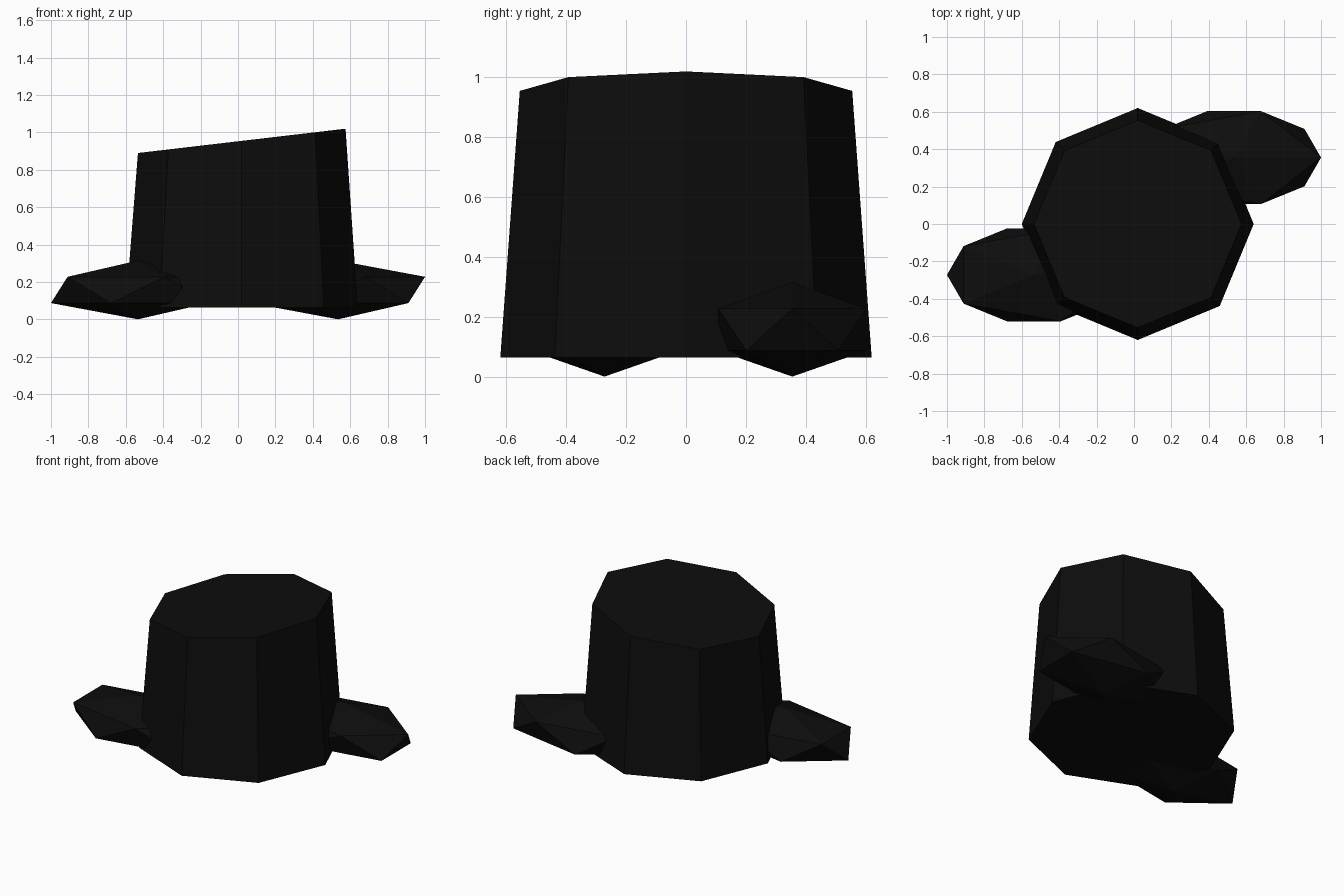
import bpy

if "Cube" in bpy.data.objects:
    bpy.data.objects.remove(bpy.data.objects["Cube"])

bark = bpy.data.materials.new("dark_bark")
bark.diffuse_color = (0.004, 0.004, 0.004, 1)
bark.use_nodes = True
bark.node_tree.nodes["Principled BSDF"].inputs["Base Color"].default_value = bark.diffuse_color


def finish(name):
    obj = bpy.context.object
    obj.name = name
    obj.data.materials.append(bark)
    return obj


# Tapered eight-sided trunk with a slanted cut on top
CX, BOTTOM, TOP = 0.02, 0.065, 0.955
bpy.ops.mesh.primitive_cone_add(vertices=8, radius1=0.62, radius2=0.555,
                                depth=TOP - BOTTOM,
                                location=(CX, 0, (TOP + BOTTOM) / 2))
trunk = finish("stump_trunk")
for v in trunk.data.vertices:
    if v.co.z > 0:
        v.co.z += 0.117 * v.co.x

# Flattened faceted roots on opposite sides
for name, x, y in (("root_right", 0.535, 0.355), ("root_left", -0.535, -0.272)):
    bpy.ops.mesh.primitive_ico_sphere_add(subdivisions=1, radius=1,
                                          location=(x, y, 0.158))
    root = finish(name)
    root.scale = (0.52, 0.292, 0.157)
